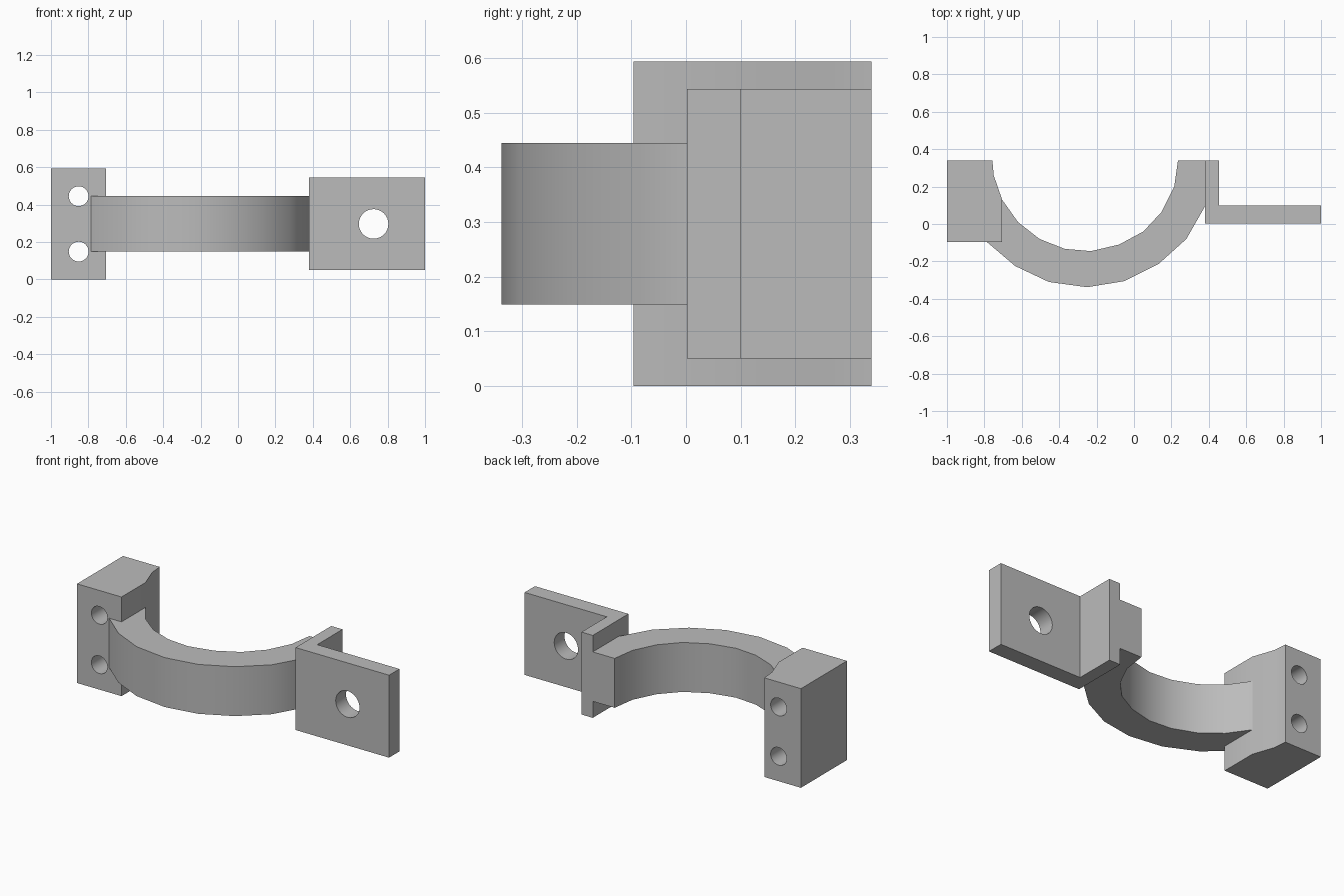
import bpy, bmesh, math

if "Cube" in bpy.data.objects:
    bpy.data.objects.remove(bpy.data.objects["Cube"], do_unlink=True)

grey = bpy.data.materials.new("plain grey")
grey.use_nodes = True
colour = (0.5, 0.5, 0.5, 1)
grey.diffuse_color = colour
grey.node_tree.nodes["Principled BSDF"].inputs["Base Color"].default_value = colour


def extrude_plan(name, plan, z0, z1):
    """Solid made by raising a plan outline from z0 to z1."""
    bm = bmesh.new()
    base = bm.faces.new([bm.verts.new((x, y, z0)) for x, y in plan])
    ext = bmesh.ops.extrude_face_region(bm, geom=[base])
    top = [v for v in ext["geom"] if isinstance(v, bmesh.types.BMVert)]
    bmesh.ops.translate(bm, verts=top, vec=(0, 0, z1 - z0))
    bmesh.ops.recalc_face_normals(bm, faces=bm.faces)
    mesh = bpy.data.meshes.new(name)
    bm.to_mesh(mesh)
    bm.free()
    mesh.materials.append(grey)
    obj = bpy.data.objects.new(name, mesh)
    bpy.context.collection.objects.link(obj)
    return obj


def activate(obj):
    bpy.ops.object.select_all(action="DESELECT")
    obj.select_set(True)
    bpy.context.view_layer.objects.active = obj


def drill(obj, x, z, radius):
    """Cut a round hole through obj along y."""
    bpy.ops.mesh.primitive_cylinder_add(vertices=32, radius=radius, depth=2,
                                        location=(x, 0, z), rotation=(math.pi / 2, 0, 0))
    cutter = bpy.context.object
    cutter.hide_render = True
    cutter.data.materials.append(grey)
    activate(obj)
    mod = obj.modifiers.new("hole", "BOOLEAN")
    mod.operation = "DIFFERENCE"
    mod.solver = "EXACT"
    mod.object = cutter
    bpy.ops.object.modifier_apply(modifier=mod.name)
    bpy.data.objects.remove(cutter, do_unlink=True)


# Curved strap joining the two ends
outer = [(-0.787, -0.096), (-0.635, -0.225), (-0.455, -0.31), (-0.25, -0.338),
         (-0.05, -0.305), (0.13, -0.215), (0.28, -0.08), (0.38, 0.095)]
inner = [(0.235, 0.34), (0.215, 0.2), (0.148, 0.065), (0.05, -0.04), (-0.08, -0.11),
         (-0.23, -0.145), (-0.37, -0.133), (-0.505, -0.08), (-0.62, 0.01), (-0.705, 0.13)]
strap = extrude_plan("curved_strap",
                     outer + [(0.38, 0.34)] + inner + [(-0.705, -0.096)], 0.149, 0.445)

# Mounting block with a hollowed inner face and two bolt holes
block = extrude_plan("mounting_block",
                     [(-1, -0.096), (-0.705, -0.096), (-0.705, 0.13),
                      (-0.75, 0.26), (-0.757, 0.34), (-1, 0.34)], 0, 0.594)
for z in (0.149, 0.445):
    drill(block, -0.852, z, 0.053)

# Angled plate with one larger hole
bracket = extrude_plan("angle_plate",
                       [(0.38, 0.002), (1, 0.002), (1, 0.1), (0.455, 0.1),
                        (0.455, 0.34), (0.38, 0.34)], 0.05, 0.544)
drill(bracket, 0.725, 0.297, 0.079)

for part in (strap, block, bracket):
    activate(part)
    bpy.ops.object.shade_smooth_by_angle(angle=math.radians(30))
